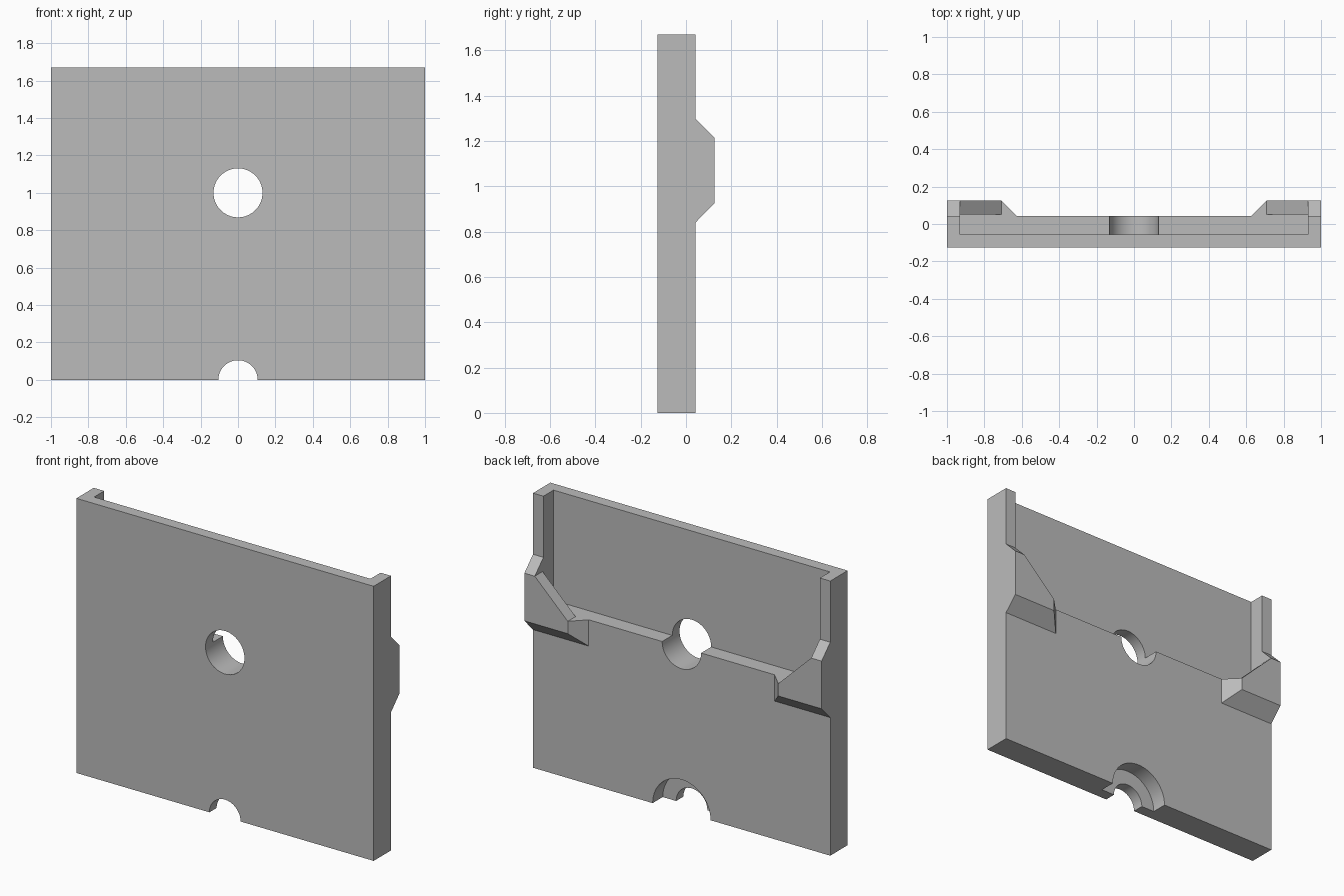
import bpy, bmesh, math
from mathutils import Matrix

cube = bpy.data.objects.get("Cube")
if cube:
    bpy.data.objects.remove(cube, do_unlink=True)

grey = bpy.data.materials.new("plain grey")
grey.use_nodes = True
grey.diffuse_color = (0.5, 0.5, 0.5, 1)
grey.node_tree.nodes["Principled BSDF"].inputs["Base Color"].default_value = (0.5, 0.5, 0.5, 1)

FRONT, BACK, FLOOR, LIP = -0.125, 0.042, -0.055, 0.125
LEDGE = 1.0       # height where the recess starts
RAIL = 0.93       # inner side of the edge rails
TOP = 1.67


def make(name, bm):
    bmesh.ops.recalc_face_normals(bm, faces=bm.faces)
    mesh = bpy.data.meshes.new(name)
    bm.to_mesh(mesh)
    bm.free()
    mesh.materials.append(grey)
    ob = bpy.data.objects.new(name, mesh)
    bpy.context.collection.objects.link(ob)
    return ob


def hull(name, points, side=1):
    bm = bmesh.new()
    for x, y, z in points:
        bm.verts.new((x * side, y, z))
    bmesh.ops.convex_hull(bm, input=bm.verts)
    bmesh.ops.dissolve_limit(bm, angle_limit=0.01, verts=bm.verts, edges=bm.edges)
    return make(name, bm)


def box(name, xs, ys, zs):
    return hull(name, [(x, y, z) for x in xs for y in ys for z in zs])


def cylinder(name, radius, y0, y1, z):
    bm = bmesh.new()
    bmesh.ops.create_cone(bm, cap_ends=True, segments=64, radius1=radius, radius2=radius, depth=y1 - y0)
    place = Matrix.Translation((0, (y0 + y1) / 2, z)) @ Matrix.Rotation(math.pi / 2, 4, 'X')
    bmesh.ops.transform(bm, matrix=place, verts=bm.verts)
    return make(name, bm)


def combine(target, tool, operation):
    mod = target.modifiers.new("combine", 'BOOLEAN')
    mod.operation = operation
    mod.solver = 'EXACT'
    mod.object = tool
    bpy.context.view_layer.objects.active = target
    bpy.ops.object.modifier_apply(modifier=mod.name)
    bpy.data.objects.remove(tool, do_unlink=True)


plate = box("mounting_plate", (-1, 1), (FRONT, BACK), (0, TOP))

# Side clips: chamfered block, sloped wedge and bevelled rail
for side in (-1, 1):
    block = [(x, y, z) for x, y, z in (
        (0.625, BACK, 0.84), (0.708, LIP, 0.925), (0.625, BACK, LEDGE), (0.708, LIP, LEDGE),
        (1, BACK, 0.84), (1, LIP, 0.925), (1, BACK, LEDGE), (1, LIP, LEDGE),
        (0.625, 0, 0.84), (0.625, 0, LEDGE), (1, 0, 0.84), (1, 0, LEDGE))]
    wedge = [(x, y, z) for y in (0, LIP) for x, z in (
        (0.708, 0.95), (0.708, LEDGE), (RAIL, 1.215), (1, 1.215), (1, 0.95))]
    rail = [(x, y, z) for x in (RAIL, 1) for y, z in (
        (0, 0.95), (LIP, 0.95), (LIP, 1.215), (BACK, 1.298), (0, 1.298))]
    for part, points in (("block", block), ("wedge", wedge), ("rail", rail)):
        combine(plate, hull("clip_" + part, points, side), 'UNION')

# Upper recess, round hole, and stepped notch at the bottom edge
combine(plate, box("recess", (-RAIL, RAIL), (FLOOR, 0.05), (LEDGE, TOP + 0.2)), 'DIFFERENCE')
combine(plate, cylinder("hole", 0.131, -0.3, 0.3, LEDGE), 'DIFFERENCE')
combine(plate, cylinder("notch", 0.105, -0.3, 0.3, 0), 'DIFFERENCE')
combine(plate, cylinder("notch_step", 0.195, FLOOR, 0.3, 0), 'DIFFERENCE')

# Smooth bores with crisp edges
bpy.ops.object.select_all(action='DESELECT')
plate.select_set(True)
bpy.context.view_layer.objects.active = plate
bpy.ops.object.shade_smooth_by_angle(angle=math.radians(25))
